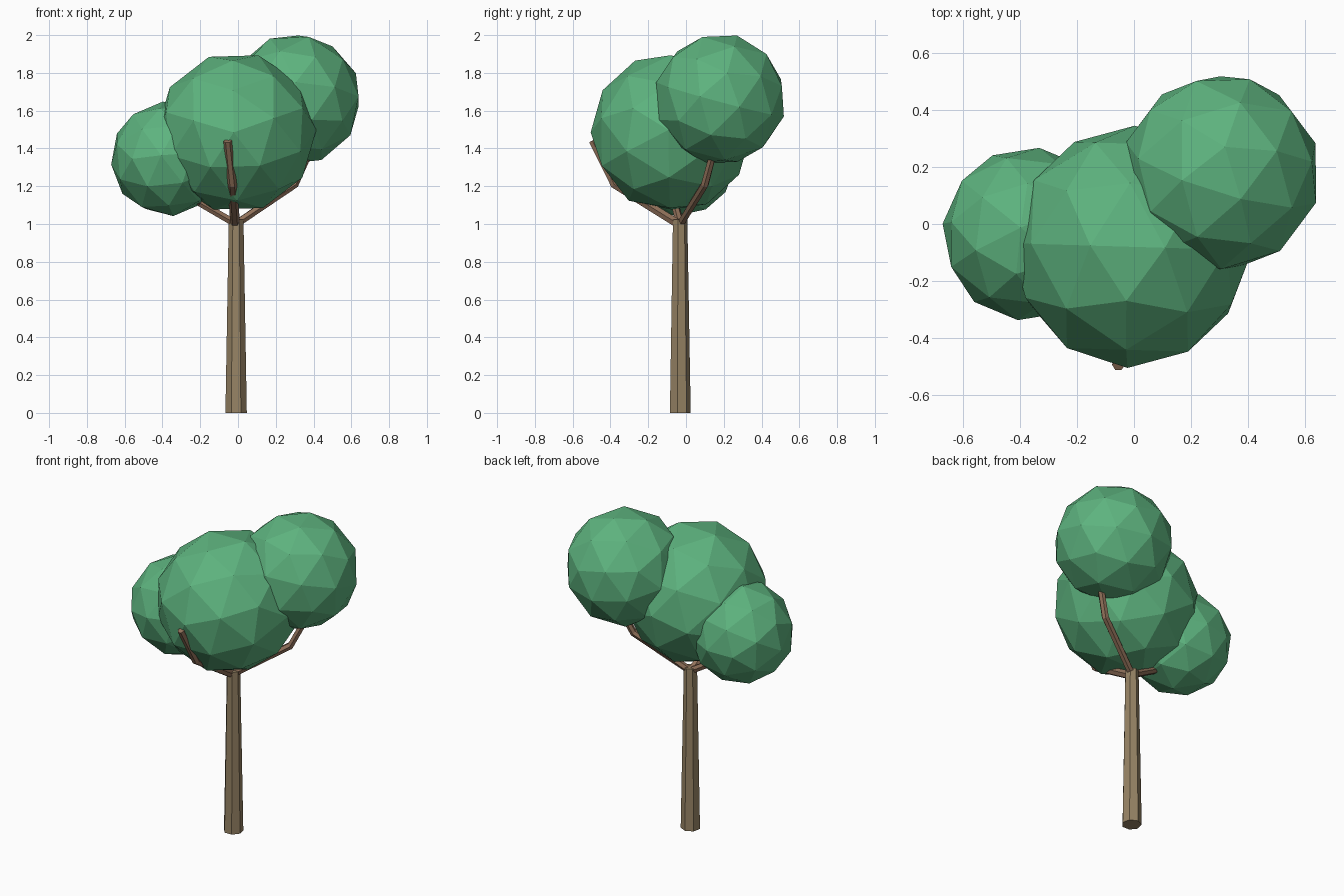
import bpy, bmesh, math
from mathutils import Vector, Matrix

cube = bpy.data.objects.get("Cube")
if cube:
    bpy.data.objects.remove(cube, do_unlink=True)


def material(name, rgb):
    mat = bpy.data.materials.new(name)
    mat.use_nodes = True
    colour = (*rgb, 1)
    mat.diffuse_color = colour
    mat.node_tree.nodes["Principled BSDF"].inputs["Base Color"].default_value = colour
    return mat


leaf = material("leaf green", (0.11, 0.45, 0.21))
bark = material("trunk bark", (0.31, 0.23, 0.13))
twig = material("branch bark", (0.29, 0.17, 0.105))


def finish(name, bm, mat):
    bmesh.ops.recalc_face_normals(bm, faces=bm.faces)
    mesh = bpy.data.meshes.new(name)
    bm.to_mesh(mesh)
    bm.free()
    mesh.materials.append(mat)
    obj = bpy.data.objects.new(name, mesh)
    bpy.context.collection.objects.link(obj)
    return obj


def limb(name, path, radii, sides, mat):
    """Loft a tapering polygonal tube along a path."""
    bm = bmesh.new()
    pts = [Vector(p) for p in path]
    rings = []
    for i, (p, r) in enumerate(zip(pts, radii)):
        along = (pts[min(i + 1, len(pts) - 1)] - pts[max(i - 1, 0)]).normalized()
        ref = Vector((1, 0, 0)) if abs(along.x) < 0.8 else Vector((0, 1, 0))
        u = (ref - along * ref.dot(along)).normalized()
        v = along.cross(u)
        ring = []
        for k in range(sides):
            # half a step of turn puts a flat side to the front
            a = 2 * math.pi * (k + 0.5) / sides + math.pi * 1.5
            ring.append(bm.verts.new(p + r * (math.cos(a) * u + math.sin(a) * v)))
        rings.append(ring)
    for a, b in zip(rings, rings[1:]):
        for k in range(sides):
            n = (k + 1) % sides
            bm.faces.new((a[k], a[n], b[n], b[k]))
    bm.faces.new(rings[0])
    bm.faces.new(rings[-1])
    return finish(name, bm, mat)


def foliage(name, centre, radius, pole, spin):
    """Faceted leaf ball with its pole turned to a given direction."""
    bm = bmesh.new()
    turn = Vector((0, 0, 1)).rotation_difference(Vector(pole)).to_matrix().to_4x4()
    matrix = Matrix.Translation(centre) @ turn @ Matrix.Rotation(math.radians(spin), 4, "Z")
    bmesh.ops.create_icosphere(bm, subdivisions=2, radius=radius, matrix=matrix)
    return finish(name, bm, leaf)


# Trunk
limb("trunk", [(-0.01, -0.033, 0), (-0.01, -0.033, 1.025)], [0.058, 0.04], 7, bark)

# Branches
limb("left_branch", [(-0.01, -0.03, 1.0), (0.3, 0.1, 1.21), (0.385, 0.15, 1.4)],
     [0.022, 0.022, 0.02], 6, twig)
limb("front_branch", [(-0.015, -0.04, 1.0), (-0.03, -0.38, 1.21), (-0.055, -0.495, 1.44)],
     [0.026, 0.024, 0.022], 6, twig)
limb("right_branch", [(-0.01, -0.03, 1.0), (-0.2, -0.06, 1.11), (-0.36, -0.05, 1.25)],
     [0.022, 0.021, 0.018], 6, twig)

# Foliage
foliage("middle_foliage", (-0.01, -0.08, 1.485), 0.425, (-0.03, -1, 0), 90)
foliage("left_foliage", (0.305, 0.18, 1.66), 0.35, (0.04, 0.26, 0.97), 0)
foliage("right_foliage", (-0.37, -0.035, 1.345), 0.305, (-0.6, -0.75, 0.0), 40)
